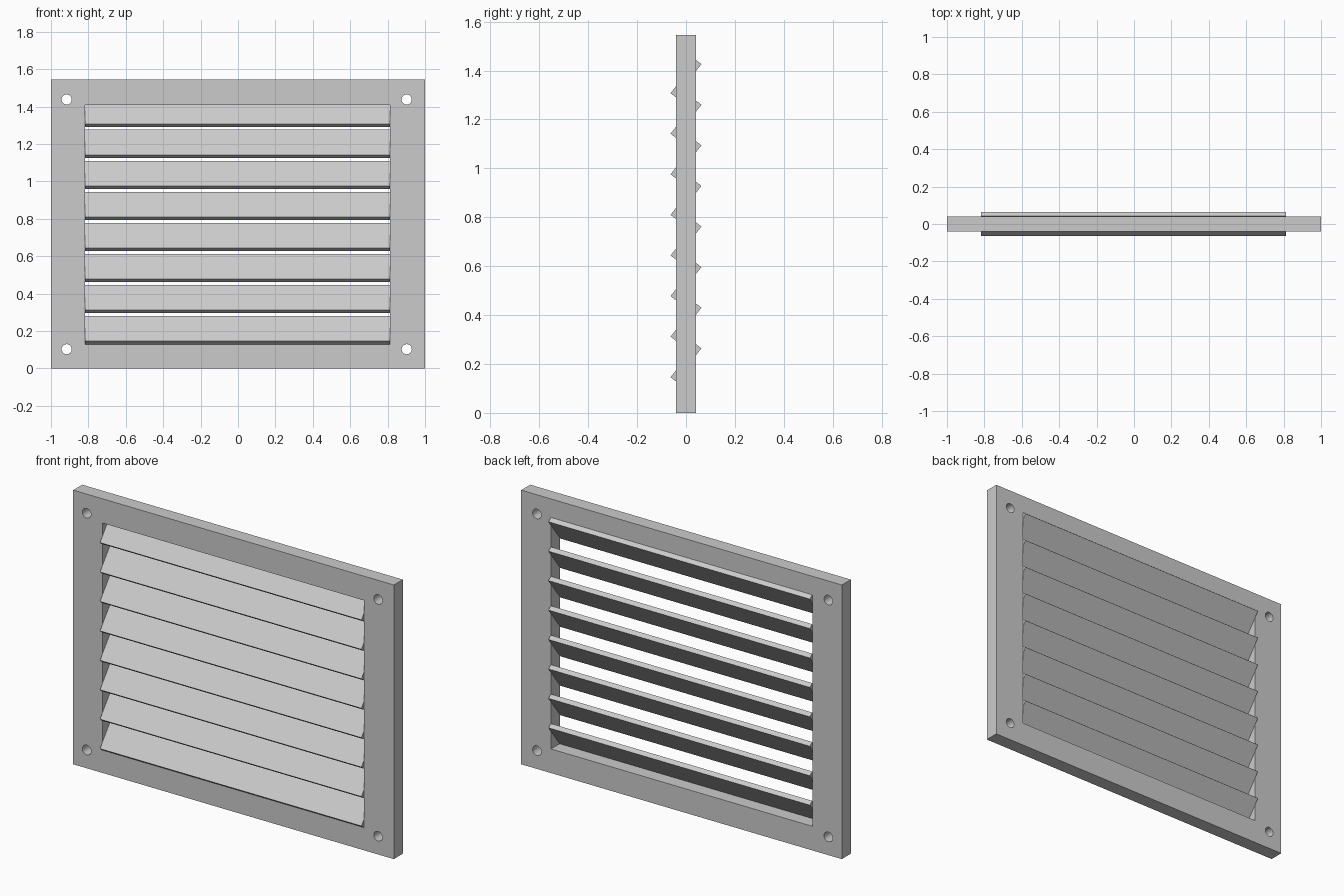
import bpy, bmesh, math

if "Cube" in bpy.data.objects:
    bpy.data.objects.remove(bpy.data.objects["Cube"])

WIDTH, HEIGHT, HALF_DEPTH = 2.0, 1.546, 0.04
OPEN_X0, OPEN_X1, OPEN_Z0, OPEN_Z1 = -0.817, 0.814, 0.136, 1.409
SLATS, PITCH = 8, 0.166


def rect(x0, x1, z0, z1):
    return [(x0, z0), (x1, z0), (x1, z1), (x0, z1)]


def circle(cx, cz, r, n=32):
    return [(cx + r * math.cos(2 * math.pi * i / n),
             cz + r * math.sin(2 * math.pi * i / n)) for i in range(n)]


# Frame: flat outline with louvre opening and four screw holes, extruded
outlines = [rect(-WIDTH / 2, WIDTH / 2, 0, HEIGHT),
            rect(OPEN_X0, OPEN_X1, OPEN_Z0, OPEN_Z1)]
outlines += [circle(x, z, 0.027) for x in (-0.916, 0.902) for z in (0.103, 1.438)]

curve = bpy.data.curves.new("frame", 'CURVE')
curve.dimensions = '2D'
curve.fill_mode = 'BOTH'
curve.extrude = HALF_DEPTH
for pts in outlines:
    s = curve.splines.new('POLY')
    s.points.add(len(pts) - 1)
    for p, (x, z) in zip(s.points, pts):
        p.co = (x, z, 0, 1)
    s.use_cyclic_u = True
frame = bpy.data.objects.new("frame", curve)
bpy.context.collection.objects.link(frame)
frame.rotation_euler.x = math.pi / 2
bpy.context.view_layer.objects.active = frame
frame.select_set(True)
bpy.ops.object.convert(target='MESH')
frame = bpy.context.object
bm = bmesh.new()
bm.from_mesh(frame.data)
bmesh.ops.remove_doubles(bm, verts=bm.verts, dist=1e-4)
bmesh.ops.recalc_face_normals(bm, faces=bm.faces)
bm.to_mesh(frame.data)
bm.free()
bpy.ops.object.shade_smooth_by_angle(angle=math.radians(30))

# Slats: tilted boards, low edge at the front, repeated upwards
tilt, length, thick = math.radians(52), 0.171, 0.0266
bpy.ops.mesh.primitive_cube_add(size=1)
slat = bpy.context.object
slat.name = "slats"
slat.dimensions = (OPEN_X1 - OPEN_X0, length, thick)
slat.location = ((OPEN_X0 + OPEN_X1) / 2, 0, 0.205)
bpy.ops.object.transform_apply(location=False, rotation=False, scale=True)
slat.rotation_euler.x = tilt
bpy.ops.object.transform_apply(location=False, rotation=True, scale=False)
arr = slat.modifiers.new("rows", 'ARRAY')
arr.count = SLATS
arr.use_relative_offset = False
arr.use_constant_offset = True
arr.constant_offset_displace = (0, 0, PITCH)
